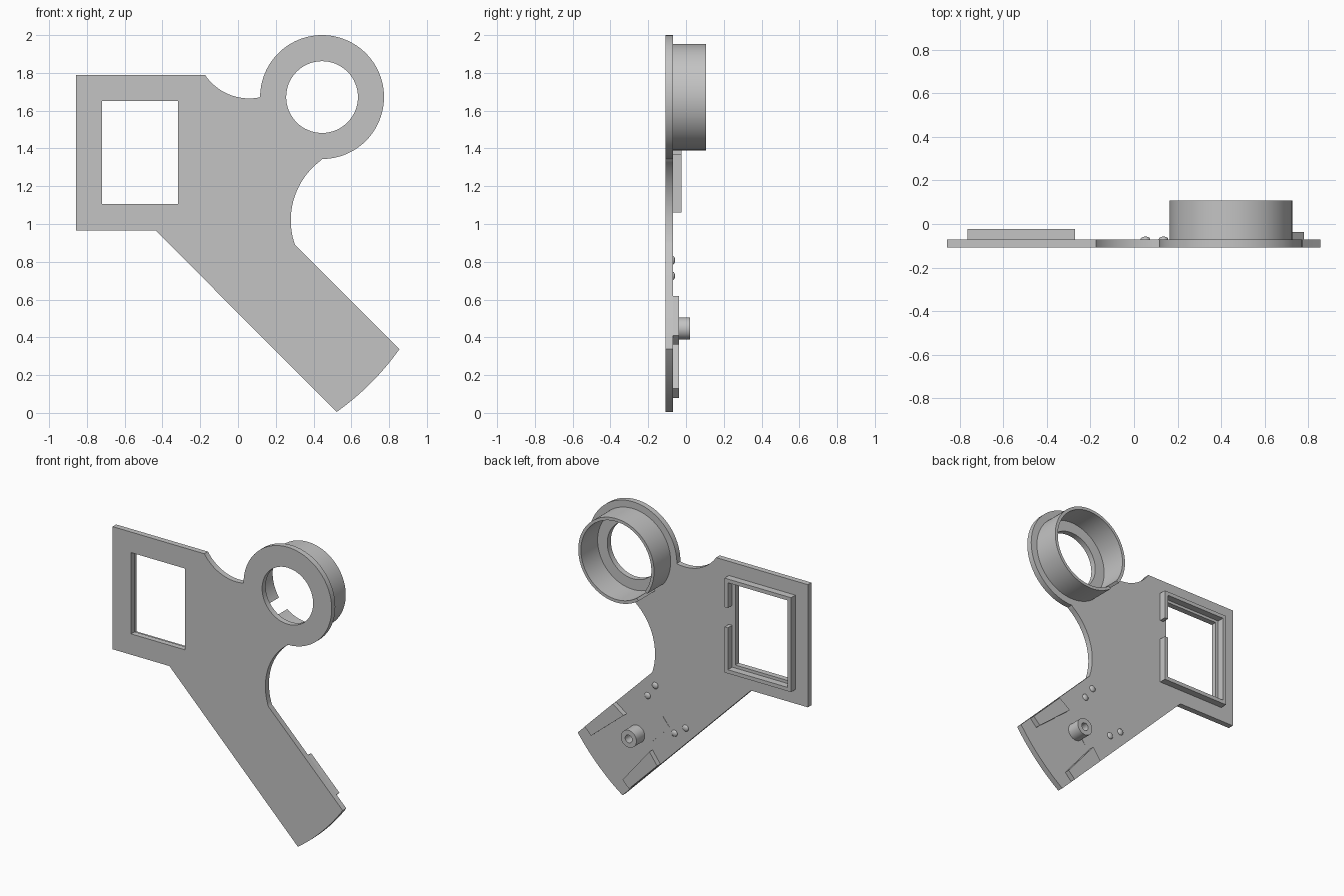
import bpy, bmesh
from math import atan2, cos, sin, radians, hypot, tau
from mathutils import Matrix

if "Cube" in bpy.data.objects:
    bpy.data.objects.remove(bpy.data.objects["Cube"])

GREY = (0.55, 0.55, 0.55, 1)
grey = bpy.data.materials.new("plain_grey")
grey.use_nodes = True
grey.diffuse_color = GREY
grey.node_tree.nodes["Principled BSDF"].inputs["Base Color"].default_value = GREY

FRONT, BACK = -0.108, -0.07


def finish(name, mesh):
    ob = bpy.data.objects.new(name, mesh)
    bpy.context.collection.objects.link(ob)
    mesh.materials.clear()
    mesh.materials.append(grey)
    bpy.ops.object.select_all(action="DESELECT")
    ob.select_set(True)
    bpy.context.view_layer.objects.active = ob
    bpy.ops.object.shade_smooth_by_angle(angle=radians(30))
    return ob


def prism(name, loops, y0, y1):
    """Extrude x-z outlines (the later ones are holes) from y0 to y1."""
    curve = bpy.data.curves.new(name, "CURVE")
    curve.dimensions = "2D"
    curve.fill_mode = "BOTH"
    curve.extrude = (y1 - y0) / 2
    for loop in loops:
        spline = curve.splines.new("POLY")
        spline.points.add(len(loop) - 1)
        for p, (x, z) in zip(spline.points, loop):
            p.co = (x, z, 0, 1)
        spline.use_cyclic_u = True
    temp = bpy.data.objects.new(name + "_temp", curve)
    mesh = bpy.data.meshes.new_from_object(temp)
    bpy.data.objects.remove(temp)
    mesh.transform(Matrix.Translation((0, (y0 + y1) / 2, 0)) @ Matrix.Rotation(radians(90), 4, "X"))
    bm = bmesh.new()
    bm.from_mesh(mesh)
    bmesh.ops.remove_doubles(bm, verts=bm.verts, dist=1e-5)
    bmesh.ops.recalc_face_normals(bm, faces=bm.faces)
    bm.to_mesh(mesh)
    bm.free()
    return finish(name, mesh)


def arc(c, r, a0, a1, n=24):
    return [(c[0] + r * cos(a0 + (a1 - a0) * i / n), c[1] + r * sin(a0 + (a1 - a0) * i / n))
            for i in range(n + 1)]


def arc_between(c, p, q, n=24):
    """Short arc around c from p to q."""
    a, b = (atan2(e[1] - c[1], e[0] - c[0]) for e in (p, q))
    d = (b - a + tau / 2) % tau - tau / 2
    return arc(c, hypot(p[0] - c[0], p[1] - c[1]), a, a + d, n)


def circle(c, r, n=64):
    return arc(c, r, 0, tau, n)[:-1]


def rect(x0, x1, z0, z1):
    return [(x0, z0), (x1, z0), (x1, z1), (x0, z1)]


def mirror(p):
    """Reflect across the slanted centre line of the arm."""
    return (0.86 - p[1], 0.86 - p[0])


# Flat plate with window and round opening
RING = (0.445, 1.672)
outline = [(-0.858, 0.965), (-0.858, 1.79)]
outline += arc_between((0.06, 1.948), (-0.175, 1.79), (0.112, 1.67))
outline += arc(RING, 0.328, radians(180), radians(-90), 72)
outline += arc_between((0.673, 1.02), (0.441, 1.338), (0.302, 0.89))
outline += arc_between((-0.286, 1.146), (0.855, 0.338), (0.525, 0.0))
outline += [(-0.435, 0.965)]
prism("plate", [outline, rect(-0.72, -0.318, 1.105, 1.652), circle(RING, 0.19)], FRONT, BACK)

# Split tube behind the round opening
slot = radians(215), radians(234 - 360)
tube = arc(RING, 0.282, *slot, 80) + arc(RING, 0.262, *slot[::-1], 80)
prism("tube", [tube], BACK, 0.107)

# Raised rim around the window, open on one side
X0, X1, Z0, Z1, T = -0.765, -0.27, 1.06, 1.695, 0.025
GAP = 1.367, 1.5
rim = [(X1, GAP[0]), (X1, Z0), (X0, Z0), (X0, Z1), (X1, Z1), (X1, GAP[1]),
       (X1 - T, GAP[1]), (X1 - T, Z1 - T), (X0 + T, Z1 - T),
       (X0 + T, Z0 + T), (X1 - T, Z0 + T), (X1 - T, GAP[0])]
prism("window_rim", [rim], BACK, -0.024)

# Tapered guide blocks along both arm edges
block = [(0.24, 0.29), (0.298, 0.37), (0.498, 0.128), (0.45, 0.08)]
prism("lower_guide", [block], BACK, -0.036)
prism("upper_guide", [[mirror(p) for p in block]], BACK, -0.036)

# Hollow post and the thin pad beside it
POST = (0.413, 0.447)
prism("post", [circle(POST, 0.058, 40), circle(POST, 0.026, 32)], BACK, 0.02)
prism("thin_pad", [[(0.22, 0.616), (0.17, 0.555), (0.34, 0.385), (0.39, 0.446)]], BACK, BACK + 0.002)

# Small round bumps in mirrored pairs
bumps = [(0.052, 0.582), (0.135, 0.525)]
for i, (x, z) in enumerate(bumps + [mirror(p) for p in bumps]):
    bm = bmesh.new()
    bmesh.ops.create_uvsphere(bm, u_segments=20, v_segments=12, radius=0.022)
    bmesh.ops.transform(bm, verts=bm.verts,
                        matrix=Matrix.Translation((x, BACK, z)) @ Matrix.Diagonal((1, 0.55, 1, 1)))
    mesh = bpy.data.meshes.new(f"bump_{i + 1}")
    bm.to_mesh(mesh)
    bm.free()
    finish(mesh.name, mesh)
